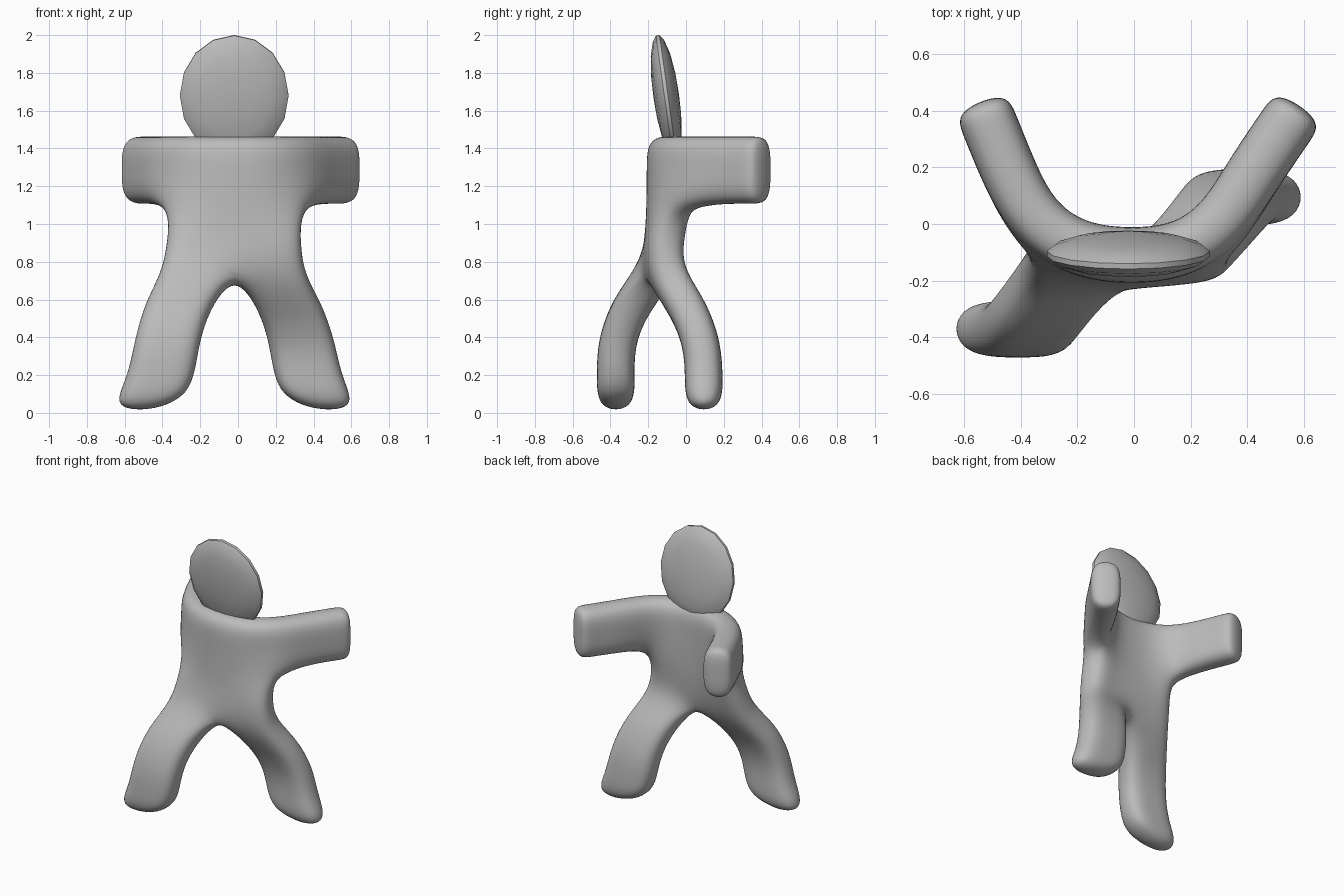
import bpy, bmesh, math
from mathutils import Matrix, Vector

if "Cube" in bpy.data.objects:
    bpy.data.objects.remove(bpy.data.objects["Cube"])

grey = bpy.data.materials.new("plain grey")
grey.diffuse_color = (0.5, 0.5, 0.5, 1)
grey.use_nodes = True
grey.node_tree.nodes["Principled BSDF"].inputs["Base Color"].default_value = grey.diffuse_color


def finish(bm, name):
    bmesh.ops.remove_doubles(bm, verts=bm.verts, dist=1e-4)
    bmesh.ops.recalc_face_normals(bm, faces=bm.faces)
    mesh = bpy.data.meshes.new(name)
    bm.to_mesh(mesh)
    bm.free()
    mesh.materials.append(grey)
    ob = bpy.data.objects.new(name, mesh)
    bpy.context.collection.objects.link(ob)
    return ob


def sheet(bm, rows):
    """Quad grid through rows of points."""
    vs = [[bm.verts.new(p) for p in r] for r in rows]
    for a, b in zip(vs, vs[1:]):
        for i in range(len(a) - 1):
            bm.faces.new((a[i], a[i + 1], b[i + 1], b[i]))


# Body: one bent sheet of torso, arms and legs, thickened and smoothed
bm = bmesh.new()

# torso rows, left edge to right edge
torso = [
    [(-.34, .00, 1.47), (-.19, -.095, 1.47), (-.02, -.115, 1.47), (.16, -.10, 1.47), (.31, .00, 1.47)],
    [(-.34, .00, 1.29), (-.19, -.095, 1.29), (-.02, -.115, 1.29), (.16, -.10, 1.29), (.31, .00, 1.29)],
    [(-.36, -.04, 1.07), (-.19, -.10, 1.07), (-.02, -.115, 1.07), (.16, -.10, 1.07), (.33, -.04, 1.07)],
    [(-.38, -.11, .91), (-.20, -.12, .91), (-.02, -.12, .91), (.16, -.12, .91), (.335, -.10, .91)],
    [(-.41, -.17, .74), (-.22, -.16, .74), (-.02, -.15, .725), (.18, -.12, .74), (.355, -.09, .74)],
]
sheet(bm, torso)

# arms swing back from the torso sides
for col, path in ((0, [(-.43, .15), (-.51, .35), (-.545, .435)]),
                  (4, [(.42, .175), (.54, .35), (.588, .42)])):
    rows = [[torso[r][col] for r in range(3)]]
    for x, y in path:
        rows.append([(x, y, 1.47), (x, y, 1.29), (x, y, 1.10)])
    sheet(bm, rows)

# legs: inner x, inner z, outer x, outer z, depth
right_leg = [(.105, .55, .455, .57, .01), (.16, .36, .52, .38, .085), (.18, .21, .555, .19, .095)]
left_leg = [(-.145, .55, -.505, .57, -.30), (-.20, .36, -.555, .38, -.37), (-.22, .21, -.59, .19, -.373)]
right_sole = [(.23, .09, .095), (.40, .0, .095), (.645, .015, .095)]
left_sole = [(-.27, .09, -.37), (-.44, .0, -.37), (-.685, .015, -.37)]
for cols, leg, sole in (((2, 3, 4), right_leg, right_sole), ((2, 1, 0), left_leg, left_sole)):
    rows = [[torso[4][c] for c in cols]]
    for xi, zi, xo, zo, y in leg:
        rows.append([(xi, y, zi), ((xi + xo) / 2, y, (zi + zo) / 2), (xo, y, zo)])
    rows.append([(x, y, z) for x, z, y in sole])
    sheet(bm, rows)

body = finish(bm, "body")
thick = body.modifiers.new("thickness", 'SOLIDIFY')
thick.thickness = 0.2
thick.offset = 0
smooth = body.modifiers.new("rounding", 'SUBSURF')
smooth.levels = smooth.render_levels = 3
for p in body.data.polygons:
    p.use_smooth = True

# Head: tilted sixteen-sided lens with a narrow rim
bm = bmesh.new()
N = 16
half = [(.35, .95), (.68, .76), (.91, .44), (1, .14)]
profile = half + [(r, -h) for r, h in reversed(half)]
tilt = Matrix.Translation((-.02, -.105, 1.68)) @ Matrix.Rotation(math.radians(8), 4, 'X')
rings = []
for r, h in profile:
    rings.append([bm.verts.new(tilt @ Vector((
        .288 * r * math.sin(2 * math.pi * i / N), -.068 * h,
        .322 * r * math.cos(2 * math.pi * i / N)))) for i in range(N)])
for a, b in zip(rings, rings[1:]):
    for i in range(N):
        j = (i + 1) % N
        bm.faces.new((a[i], a[j], b[j], b[i]))
for ring, side in ((rings[0], -1), (rings[-1], 1)):
    tip = bm.verts.new(tilt @ Vector((0, .068 * side, 0)))
    for i in range(N):
        bm.faces.new((ring[i], ring[(i + 1) % N], tip))
head = finish(bm, "head")
bpy.ops.object.select_all(action='DESELECT')
head.select_set(True)
bpy.context.view_layer.objects.active = head
bpy.ops.object.shade_smooth_by_angle(angle=math.radians(35))
